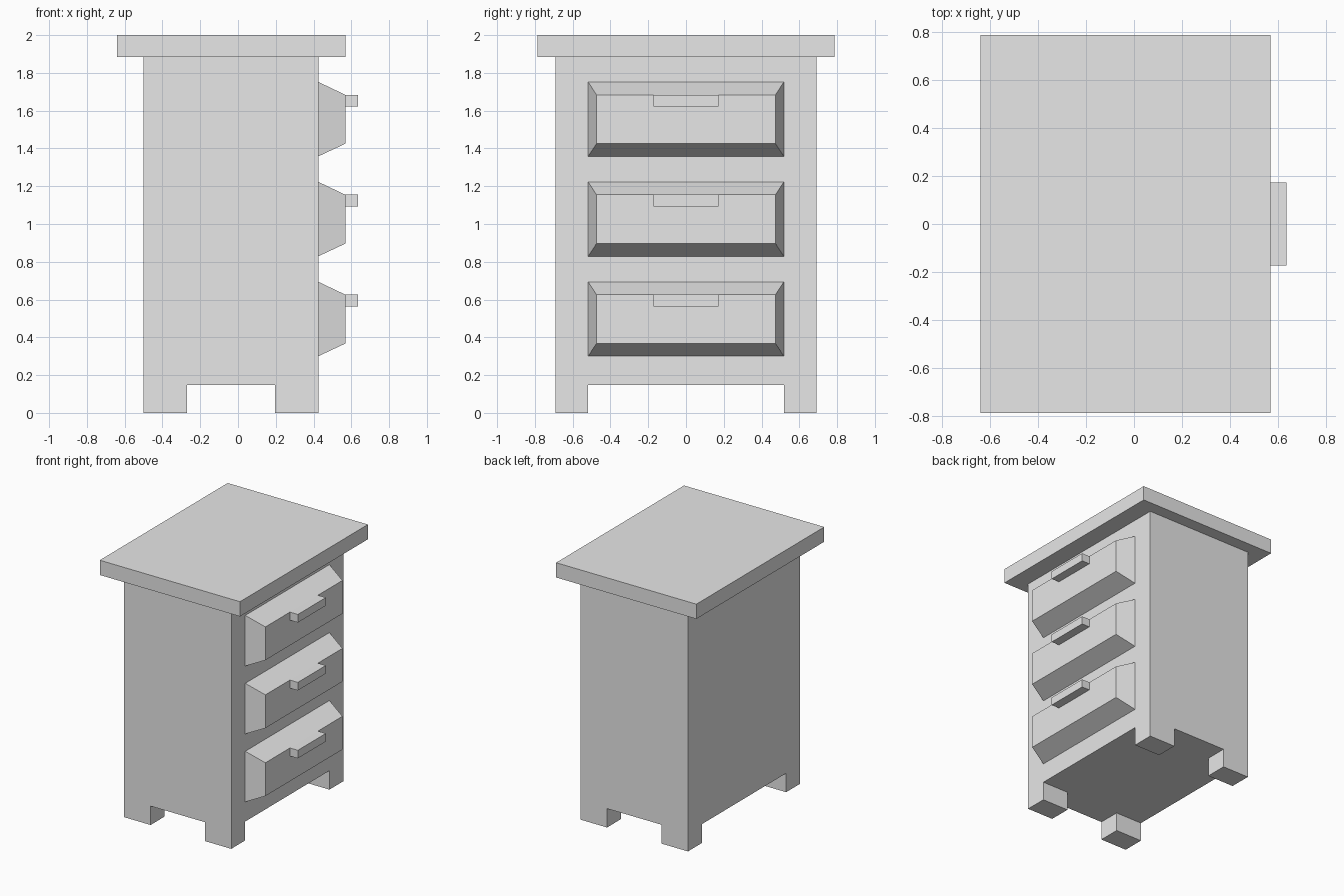
import bpy
import bmesh

cube = bpy.data.objects.get("Cube")
if cube:
    bpy.data.objects.remove(cube, do_unlink=True)

grey = bpy.data.materials.new("light_grey")
grey.use_nodes = True
grey.diffuse_color = (0.8, 0.8, 0.8, 1)
grey.node_tree.nodes["Principled BSDF"].inputs["Base Color"].default_value = (0.8, 0.8, 0.8, 1)


def box(name, x, y, z, front_y=None, front_z=None):
    """Box from (min, max) ranges; its +x face may be narrowed to other ranges."""
    bm = bmesh.new()
    bmesh.ops.create_cube(bm, size=1)
    for v in bm.verts:
        i, j, k = (int(c > 0) for c in v.co)
        ys = front_y if i and front_y else y
        zs = front_z if i and front_z else z
        v.co = (x[i], ys[j], zs[k])
    mesh = bpy.data.meshes.new(name)
    bm.to_mesh(mesh)
    bm.free()
    mesh.materials.append(grey)
    obj = bpy.data.objects.new(name, mesh)
    bpy.context.collection.objects.link(obj)
    return obj


# Cabinet body and overhanging top
box("body", (-0.5, 0.425), (-0.69, 0.69), (0.147, 1.885))
box("table_top", (-0.64, 0.568), (-0.787, 0.787), (1.885, 2.0))

# Four corner legs
for end, x in (("back", (-0.5, -0.27)), ("front", (0.197, 0.425))):
    for side, y in (("left", (-0.69, -0.518)), ("right", (0.518, 0.69))):
        box(f"{end}_{side}_leg", x, y, (0, 0.147))

# Three tapered drawer fronts, each with a flat pull
for n in range(3):
    z = 0.3 + 0.529 * n
    box(f"drawer_{n + 1}", (0.425, 0.568), (-0.518, 0.518), (z, z + 0.394),
        (-0.474, 0.474), (z + 0.067, z + 0.326))
    box(f"drawer_pull_{n + 1}", (0.568, 0.636), (-0.172, 0.172), (z + 0.263, z + 0.326))
